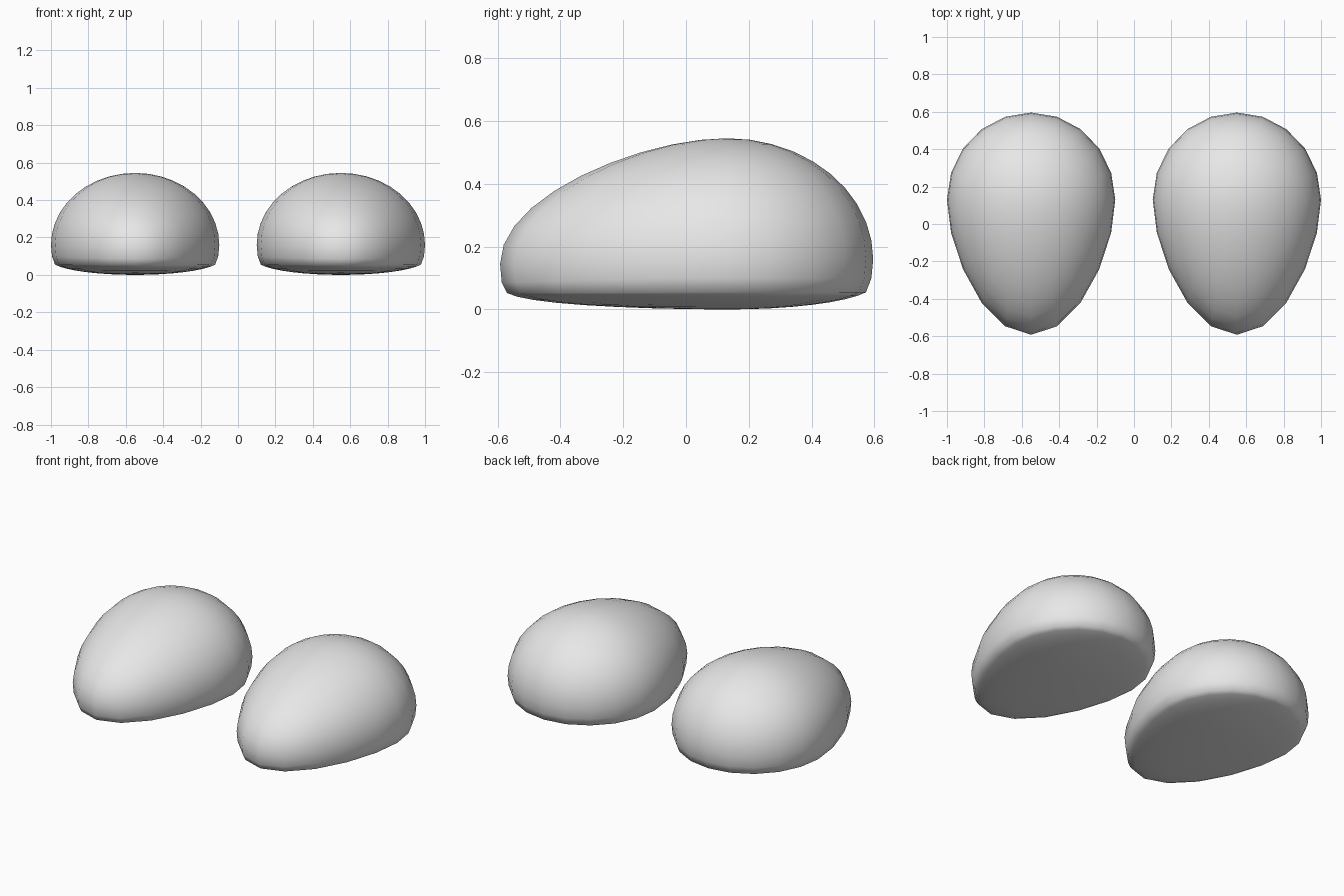
import bpy, bmesh

cube = bpy.data.objects.get("Cube")
if cube:
    bpy.data.objects.remove(cube, do_unlink=True)

# One plain grey material
grey = bpy.data.materials.new("light grey")
grey.use_nodes = True
colour = (0.8, 0.8, 0.8, 1)
grey.diffuse_color = colour
grey.node_tree.nodes["Principled BSDF"].inputs["Base Color"].default_value = colour

HALF_WIDTH, BACK, FRONT, HEIGHT = 0.45, 0.466, 0.722, 0.385
CENTRE_Y, CENTRE_Z, RIM_Z = 0.13, 0.16, 0.058


def egg_point(p):
    """Turn a unit sphere point into a point on the flat-bottomed egg."""
    x, y, z = p
    up = CENTRE_Z + HEIGHT * z
    if y >= 0:
        depth = BACK * y
    else:
        # Pointed front, a little fuller and lower near the rim
        c = -y
        depth = -FRONT * (0.7 * c + 0.3 * c * c)
        if z < 0:
            depth *= 1 + 0.35 * z * z
        up -= 0.015 * c * c
    # Squash everything below the rim into a shallow dome
    if up < RIM_Z:
        up = RIM_Z + (up - RIM_Z) * RIM_Z / (RIM_Z + HEIGHT - CENTRE_Z)
    return HALF_WIDTH * x, CENTRE_Y + depth, up


def add_egg(name, x):
    bm = bmesh.new()
    bmesh.ops.create_uvsphere(bm, u_segments=20, v_segments=20, radius=1)
    for v in bm.verts:
        v.co = egg_point(v.co)
    for f in bm.faces:
        f.smooth = True
    mesh = bpy.data.meshes.new(name)
    bm.to_mesh(mesh)
    bm.free()
    mesh.materials.append(grey)
    obj = bpy.data.objects.new(name, mesh)
    obj.location.x = x
    bpy.context.collection.objects.link(obj)


# Matching pair
add_egg("left_egg", 0.55)
add_egg("right_egg", -0.55)
